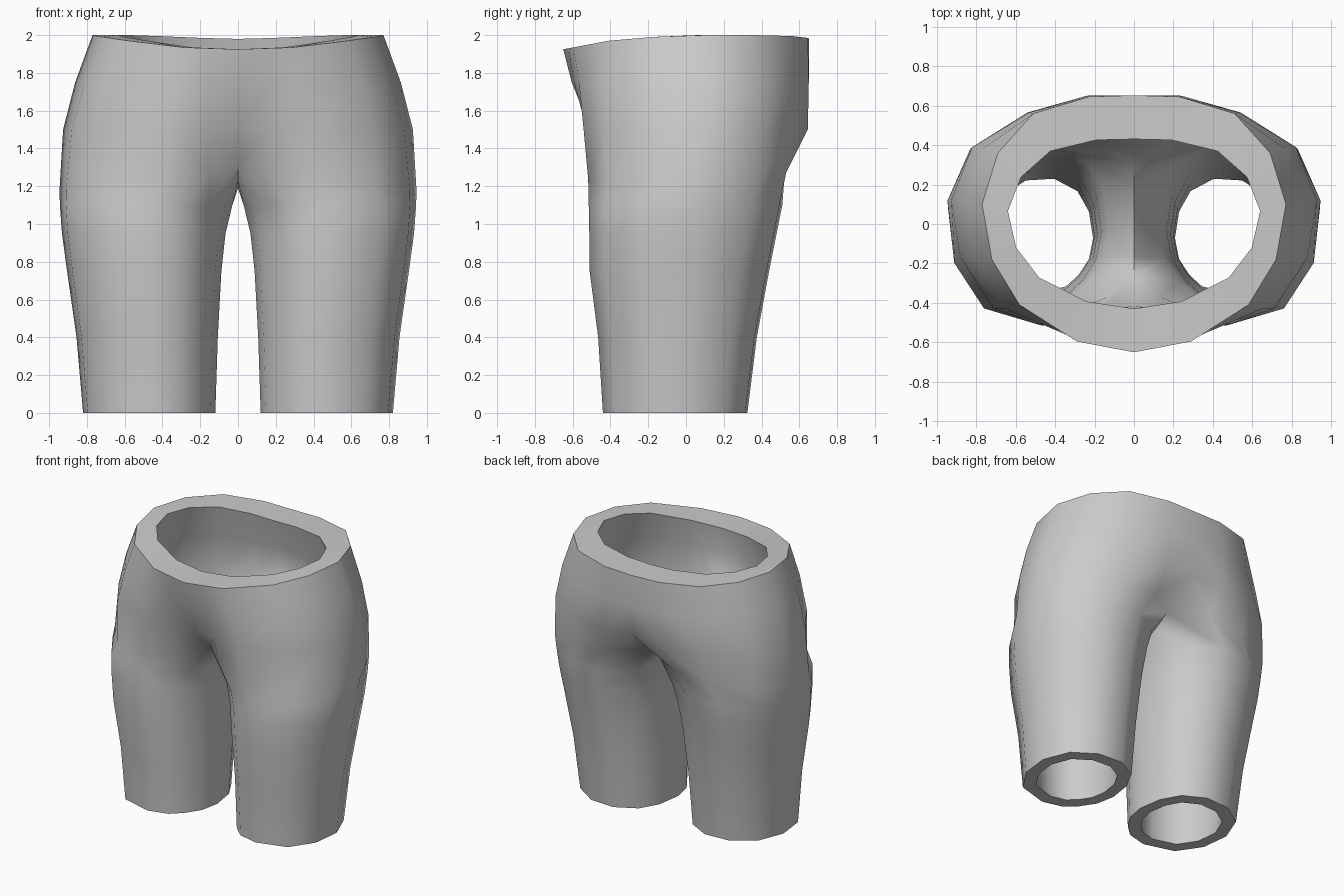
import bpy, bmesh, math

if "Cube" in bpy.data.objects:
    bpy.data.objects.remove(bpy.data.objects["Cube"])

# Leg cross-section: columns 0-9 run front to back round the outside, 10-12 along the inseam
LEG = [(-.72, -.7), (-.48, -.9), (-.05, -1), (.6, -.83), (.93, -.38), (1, .17), (.78, .68),
       (.3, .97), (-.25, 1), (-.7, .78), (-.92, .42), (-1, -.05), (-.92, -.42)]
# Leg rows: z, x min, x max, y min, y max, inner scale
LEG_ROWS = [(0, .12, .82, -.44, .325, .75), (.4, .107, .855, -.465, .375, .75),
            (.75, .088, .905, -.51, .44, .76), (.95, .066, .932, -.512, .48, .77),
            (1.1, .03, .943, -.515, .51, .79)]
# Hip rows: half rings from front centre to back centre
CROTCH = [(0, -.33), (.15, -.45), (.38, -.518), (.72, -.42), (.91, -.17), (.945, .12),
          (.83, .38), (.54, .53), (.24, .525), (0, .36)]
CROTCH_Z = [1.32, 1.28, 1.24, 1.2, 1.18, 1.18, 1.2, 1.27, 1.3, 1.31]
HIP = [(0, -.505), (.17, -.525), (.37, -.542), (.71, -.43), (.88, -.17), (.926, .12),
       (.82, .39), (.54, .565), (.24, .645), (0, .61)]
UPPER = [(0, -.605), (.16, -.593), (.33, -.567), (.65, -.43), (.81, -.18), (.862, .11),
         (.77, .38), (.53, .565), (.24, .65), (0, .65)]
WAIST = [(0, -.65), (.145, -.623), (.29, -.595), (.58, -.41), (.72, -.18), (.77, .1),
         (.69, .36), (.51, .56), (.23, .645), (0, .652)]
WAIST_Z = [1.925, 1.93, 1.935, 1.97, 1.99, 2, 2, 1.995, 1.985, 1.98]
SEAM = [(.19, 1.22), (-.02, 1.19), (-.2, 1.23)]
N, H = len(LEG), len(WAIST)


def shell(bm, inner):
    """One half of the garment surface; returns the hem and waist rings."""
    def v(x, y, z):
        return bm.verts.new((x, y, z))

    # leg tube
    rows = []
    for z, x0, x1, y0, y1, k in LEG_ROWS:
        k = k if inner else 1
        cx, cy, rx, ry = (x0 + x1) / 2, (y0 + y1) / 2, (x1 - x0) / 2 * k, (y1 - y0) / 2 * k
        rows.append([v(cx + a * rx, cy + b * ry, z) for a, b in LEG])

    # crotch ring with the seam on the centre line
    sx, sy, lift = (.89, .82, .1) if inner else (1, 1, 0)
    ring = [v(x * sx, y * sy, z + (lift if x < .2 else 0))
            for (x, y), z in zip(CROTCH, CROTCH_Z)]
    ring += [v(0, y * sy, z + lift) for y, z in SEAM]
    rows.append(ring)
    for a, b in zip(rows, rows[1:]):
        for i in range(N):
            j = (i + 1) % N
            bm.faces.new((a[i], a[j], b[j], b[i]))

    # hips up to the waist
    last = ring[:H]
    for pts, zs, sx, sy in ((HIP, [1.5] * H, .87, .82), (UPPER, [1.75] * H, .84, .74),
                            (WAIST, WAIST_Z, .83, .66)):
        if not inner:
            sx = sy = 1
        new = [v(x * sx, y * sy, z) for (x, y), z in zip(pts, zs)]
        for i in range(H - 1):
            bm.faces.new((last[i], last[i + 1], new[i + 1], new[i]))
        last = new
    return rows[0], last


bm = bmesh.new()
hem_out, waist_out = shell(bm, False)
hem_in, waist_in = shell(bm, True)
# hem and waistband rims
for i in range(N):
    j = (i + 1) % N
    bm.faces.new((hem_out[i], hem_out[j], hem_in[j], hem_in[i]))
for i in range(H - 1):
    bm.faces.new((waist_out[i], waist_out[i + 1], waist_in[i + 1], waist_in[i]))

# mirror to the other leg
geom = bm.verts[:] + bm.edges[:] + bm.faces[:]
bmesh.ops.mirror(bm, geom=geom, axis='X', merge_dist=.001)
bmesh.ops.remove_doubles(bm, verts=bm.verts[:], dist=.001)
bmesh.ops.recalc_face_normals(bm, faces=bm.faces[:])

mesh = bpy.data.meshes.new("shorts")
bm.to_mesh(mesh)
bm.free()
shorts = bpy.data.objects.new("shorts", mesh)
bpy.context.collection.objects.link(shorts)

grey = bpy.data.materials.new("light grey")
grey.diffuse_color = (.6, .6, .6, 1)
grey.use_nodes = True
grey.node_tree.nodes["Principled BSDF"].inputs["Base Color"].default_value = grey.diffuse_color
mesh.materials.append(grey)

bpy.context.view_layer.objects.active = shorts
shorts.select_set(True)
bpy.ops.object.shade_smooth_by_angle(angle=math.radians(64))
